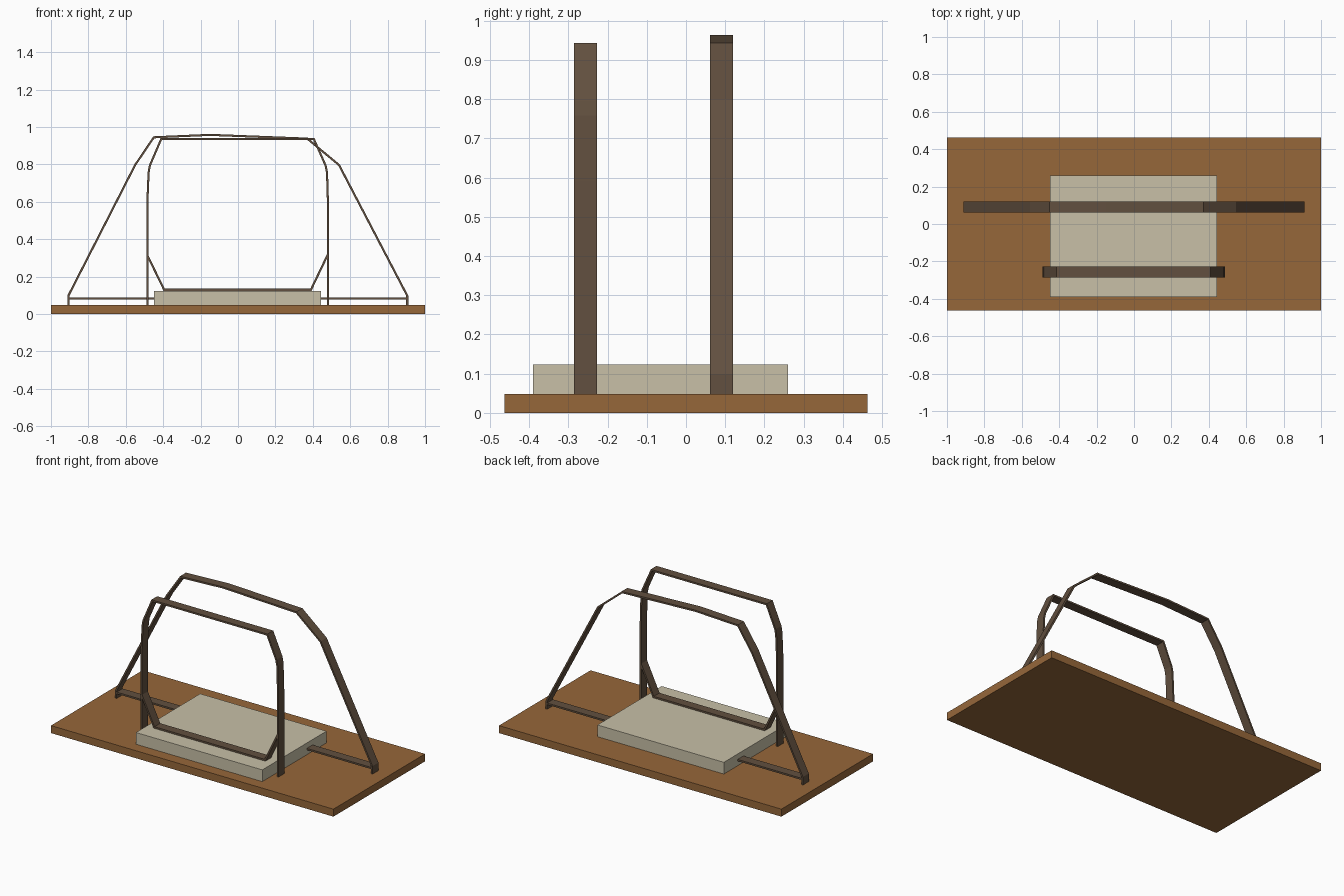
import bpy, bmesh
from mathutils import Vector

cube = bpy.data.objects.get("Cube")
if cube:
    bpy.data.objects.remove(cube, do_unlink=True)


def material(name, rgb):
    m = bpy.data.materials.new(name)
    m.use_nodes = True
    m.diffuse_color = (*rgb, 1)
    m.node_tree.nodes["Principled BSDF"].inputs["Base Color"].default_value = (*rgb, 1)
    return m


wood = material("warm wood", (0.305, 0.136, 0.042))
stone = material("pale stone", (0.58, 0.53, 0.39))
strip_brown = material("dark brown strip", (0.122, 0.08, 0.05))


def finish(name, bm, mat):
    bmesh.ops.recalc_face_normals(bm, faces=bm.faces)
    mesh = bpy.data.meshes.new(name)
    bm.to_mesh(mesh)
    bm.free()
    mesh.materials.append(mat)
    obj = bpy.data.objects.new(name, mesh)
    bpy.context.collection.objects.link(obj)
    return obj


def box(name, low, high, mat):
    low, high = Vector(low), Vector(high)
    bm = bmesh.new()
    bmesh.ops.create_cube(bm, size=1)
    bmesh.ops.scale(bm, vec=high - low, verts=bm.verts)
    bmesh.ops.translate(bm, vec=(low + high) / 2, verts=bm.verts)
    return finish(name, bm, mat)


def bent_strip(name, path, y0, y1, closed=False, thick=0.011):
    """Flat strip following an x-z path, with mitred bends."""
    pts = [Vector(p) for p in path]
    n = len(pts)
    bm = bmesh.new()
    rings = []
    for i, p in enumerate(pts):
        a = pts[i - 1] if closed or i > 0 else None
        b = pts[(i + 1) % n] if closed or i < n - 1 else None
        d_in = (p - a).normalized() if a else (b - p).normalized()
        d_out = (b - p).normalized() if b else d_in
        tangent = (d_in + d_out).normalized()
        side = Vector((-tangent.y, tangent.x))
        side *= thick / 2 / max(tangent.dot(d_in), 0.3)
        corners = [(p + side, y0), (p + side, y1), (p - side, y1), (p - side, y0)]
        rings.append([bm.verts.new((q.x, y, q.y)) for q, y in corners])
    for i in range(n if closed else n - 1):
        r, s = rings[i], rings[(i + 1) % n]
        for k in range(4):
            j = (k + 1) % 4
            bm.faces.new((r[k], r[j], s[j], s[k]))
    if not closed:
        bm.faces.new(rings[0])
        bm.faces.new(rings[-1])
    return finish(name, bm, strip_brown)


# Base board and raised slab
box("base_board", (-1, -0.463, 0), (1, 0.463, 0.048), wood)
box("raised_slab", (-0.45, -0.39, 0.048), (0.445, 0.26, 0.123), stone)

# Front frame: closed loop on two upright legs
FY = (-0.285, -0.227)
loop = [(-0.41, 0.937), (0.405, 0.937), (0.468, 0.795), (0.476, 0.757),
        (0.481, 0.59), (0.481, 0.32), (0.39, 0.13), (-0.395, 0.13),
        (-0.485, 0.315), (-0.485, 0.59), (-0.478, 0.757), (-0.471, 0.795)]
bent_strip("front_loop", loop, *FY, closed=True)
for label, x in (("left", 0.481), ("right", -0.485)):
    bent_strip(label + "_front_leg", [(x, 0.048), (x, 0.32)], *FY)

# Back frame: wide arch with a low cross bar
BY = (0.061, 0.12)
arch = [(-0.907, 0.048), (-0.907, 0.098), (-0.55, 0.797), (-0.45, 0.945),
        (-0.15, 0.958), (0.37, 0.938), (0.54, 0.797), (0.905, 0.098), (0.905, 0.048)]
bent_strip("back_arch", arch, *BY)
bent_strip("back_cross_bar", [(-0.907, 0.083), (0.905, 0.083)], *BY)
